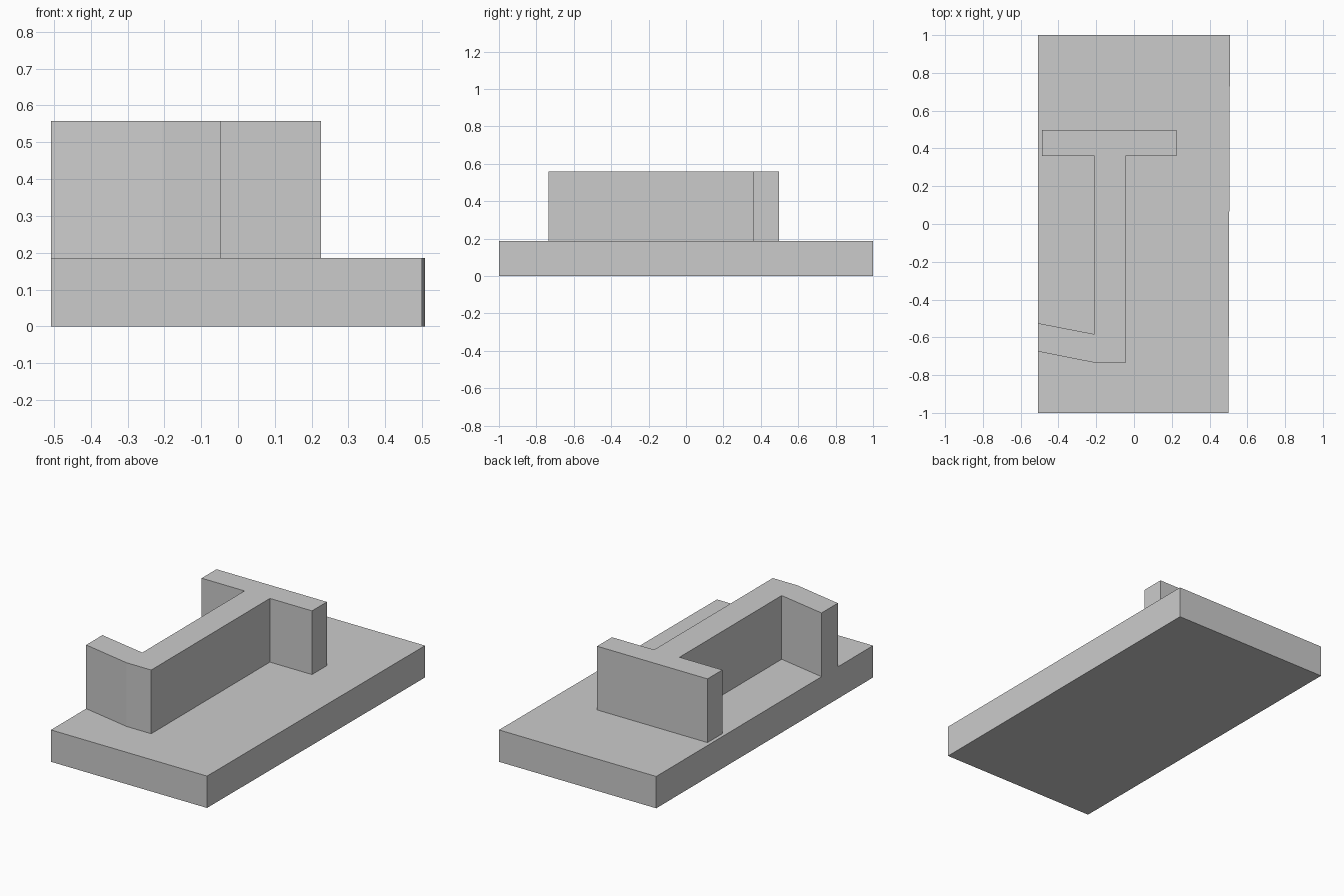
import bpy
import bmesh

if "Cube" in bpy.data.objects:
    bpy.data.objects.remove(bpy.data.objects["Cube"], do_unlink=True)

# Plain grey for everything
GREY = (0.6, 0.6, 0.6, 1.0)
grey = bpy.data.materials.new("plain grey")
grey.use_nodes = True
grey.diffuse_color = GREY
grey.node_tree.nodes["Principled BSDF"].inputs["Base Color"].default_value = GREY


def extrude_outline(name, outline, bottom, top):
    """Extrude a flat outline upwards into a closed solid."""
    bm = bmesh.new()
    floor = bm.faces.new([bm.verts.new((x, y, bottom)) for x, y in outline])
    result = bmesh.ops.extrude_face_region(bm, geom=[floor], use_keep_orig=True)
    for item in result["geom"]:
        if isinstance(item, bmesh.types.BMVert):
            item.co.z = top
    bmesh.ops.recalc_face_normals(bm, faces=bm.faces)
    mesh = bpy.data.meshes.new(name)
    bm.to_mesh(mesh)
    bm.free()
    mesh.materials.append(grey)
    obj = bpy.data.objects.new(name, mesh)
    bpy.context.collection.objects.link(obj)
    return obj


BASE_TOP, WALL_TOP = 0.186, 0.558
LEFT_EDGE = -0.508

# Slab, very slightly wider at the back
extrude_outline("base_slab", [
    (LEFT_EDGE, -1), (0.5, -1), (0.508, 1), (LEFT_EDGE, 1),
], 0, BASE_TOP)

# One wall: cross bar at the back, long stem, bent return at the front
extrude_outline("wall", [
    (LEFT_EDGE, -0.675), (-0.205, -0.735), (-0.046, -0.735),
    (-0.046, 0.36), (0.226, 0.36), (0.226, 0.497),
    (-0.487, 0.497), (-0.487, 0.36), (-0.21, 0.36),
    (-0.21, -0.583), (LEFT_EDGE, -0.525),
], BASE_TOP, WALL_TOP)
